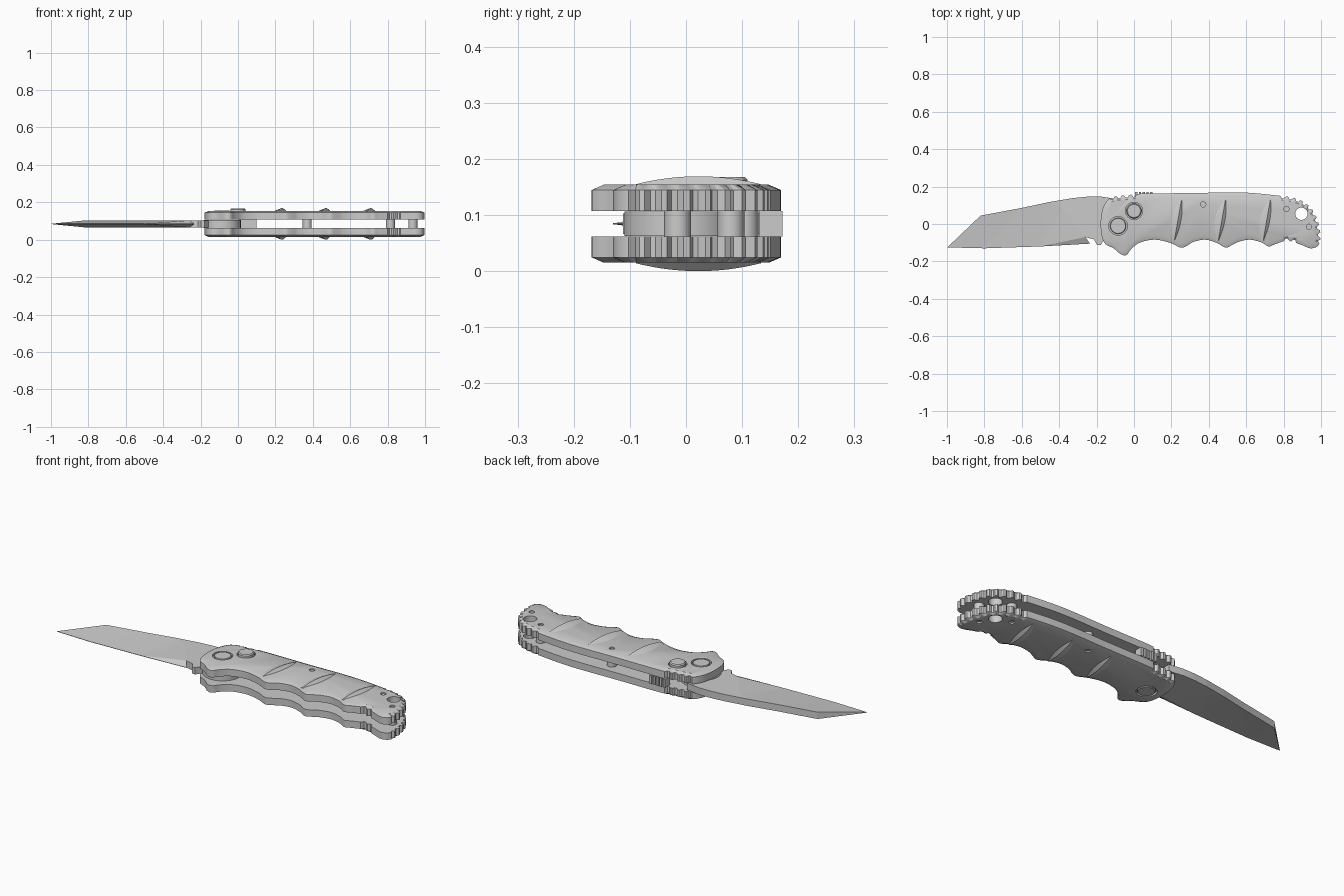
import bpy, bmesh, math
from mathutils import Vector

cube = bpy.data.objects.get("Cube")
if cube:
    bpy.data.objects.remove(cube)

MID = 0.0845                      # mid plane between the two handle scales
INNER, WALL, FLAT, CREST = 0.0225, 0.060, 0.0695, 0.0845
PIVOT, BUTTON, LANYARD = (-0.085, -0.01), (0.0, 0.07), (0.895, 0.055)
PINS = [(0.37, 0.105), (0.815, 0.08), (0.935, -0.015)]

steel = bpy.data.materials.new("plain_grey")
steel.use_nodes = True
steel.diffuse_color = (0.6, 0.6, 0.6, 1)
steel.node_tree.nodes["Principled BSDF"].inputs["Base Color"].default_value = (0.6, 0.6, 0.6, 1)


def finish(name, bm, smooth=True):
    bmesh.ops.recalc_face_normals(bm, faces=bm.faces)
    mesh = bpy.data.meshes.new(name)
    bm.to_mesh(mesh)
    bm.free()
    mesh.materials.append(steel)
    obj = bpy.data.objects.new(name, mesh)
    bpy.context.collection.objects.link(obj)
    bpy.ops.object.select_all(action='DESELECT')
    obj.select_set(True)
    bpy.context.view_layer.objects.active = obj
    if smooth:
        bpy.ops.object.shade_smooth_by_angle(angle=math.radians(25))
    return obj


def loft(bm, rings):
    """Join rings of points into one closed solid."""
    loops = [[bm.verts.new(p) for p in ring] for ring in rings]
    n = len(loops[0])
    for a, b in zip(loops, loops[1:]):
        for i in range(n):
            j = (i + 1) % n
            bm.faces.new((a[i], a[j], b[j], b[i]))
    bm.faces.new(loops[0][::-1])
    bm.faces.new(loops[-1])


def ring(points, z):
    return [(x, y, z) for x, y in points]


def disc(bm, centre, r, z0, z1, sides=32, chamfer=0.0):
    def circle(rad):
        return [(centre[0] + rad * math.cos(math.tau * i / sides),
                 centre[1] + rad * math.sin(math.tau * i / sides)) for i in range(sides)]
    rings = [ring(circle(r), z0)]
    if chamfer:
        rings.append(ring(circle(r), z1 - math.copysign(chamfer, z1 - z0)))
    rings.append(ring(circle(r - chamfer), z1))
    loft(bm, rings)


def smooth_loop(pts, step):
    """Closed spline through the points, resampled at an even spacing."""
    pts = [Vector(p) for p in pts]
    dense, n = [], len(pts)
    for i in range(n):
        a, b, c, d = (pts[(i + k) % n] for k in (-1, 0, 1, 2))
        for s in range(24):
            t = s / 24
            dense.append(0.5 * (2 * b + (c - a) * t + (2 * a - 5 * b + 4 * c - d) * t ** 2
                                + (3 * b - a - 3 * c + d) * t ** 3))
    out, travelled = [dense[0]], 0.0
    for p, q in zip(dense, dense[1:]):
        travelled += (q - p).length
        if travelled >= step:
            out.append(q)
            travelled -= step
    return out


# Handle outline, anticlockwise: grip scallops, butt, spine, bolster
OUTLINE = [(-0.175, -0.05), (-0.155, -0.105), (-0.11, -0.13), (-0.07, -0.162), (-0.04, -0.166),
           (-0.015, -0.135), (0.03, -0.1), (0.11, -0.084), (0.19, -0.1), (0.25, -0.126),
           (0.285, -0.115), (0.32, -0.095), (0.38, -0.084), (0.44, -0.1), (0.49, -0.126),
           (0.525, -0.112), (0.56, -0.095), (0.62, -0.084), (0.68, -0.098), (0.72, -0.12),
           (0.755, -0.108), (0.82, -0.09), (0.89, -0.11), (0.945, -0.13), (0.985, -0.115),
           (0.997, -0.07), (0.99, -0.01), (0.965, 0.06), (0.92, 0.11), (0.86, 0.138),
           (0.77, 0.152), (0.57, 0.169), (0.3, 0.165), (0.06, 0.163), (-0.03, 0.155),
           (-0.12, 0.143), (-0.16, 0.1), (-0.177, 0.03)]


def handle_rings():
    base = smooth_loop(OUTLINE, 0.01)
    wall, top = [], []
    n = len(base)
    for i, p in enumerate(base):
        tangent = (base[(i + 2) % n] - base[i - 2]).normalized()
        inward = Vector((-tangent.y, tangent.x))
        jimped = (p.x > 0.79 and p.y > -0.1) or (-0.13 < p.x < 0.02 and p.y > 0.1)
        depth = 0.013 if jimped and i % 4 < 2 else 0.0
        wall.append(p + inward * depth)
        top.append(p + inward * 0.022)
    return wall, top


def make_scale(name, side):
    wall, top = handle_rings()
    bm = bmesh.new()
    loft(bm, [ring(wall, MID + side * INNER), ring(wall, MID + side * WALL),
              ring(top, MID + side * FLAT)])
    scale = finish(name, bm, smooth=False)
    # Lanyard hole and shallow seats for the hardware
    bm = bmesh.new()
    disc(bm, LANYARD, 0.033, MID, MID + side * 0.1)
    seats = [(PIVOT, 0.05)] + [(p, 0.014) for p in PINS]
    if side > 0:
        seats.append((BUTTON, 0.046))
    for centre, r in seats:
        disc(bm, centre, r, MID + side * (FLAT - 0.012), MID + side * 0.1)
    cutter = finish(name + "_cutter", bm, smooth=False)
    cutter.hide_render = True
    bpy.context.view_layer.objects.active = scale
    mod = scale.modifiers.new("holes", 'BOOLEAN')
    mod.object, mod.operation, mod.solver = cutter, 'DIFFERENCE', 'EXACT'
    bpy.ops.object.modifier_apply(modifier=mod.name)
    bpy.data.objects.remove(cutter)
    bpy.ops.object.select_all(action='DESELECT')
    scale.select_set(True)
    bpy.ops.object.shade_smooth_by_angle(angle=math.radians(25))

    # Three slanted grip ridges, gentle on the left and steep on the right
    bm = bmesh.new()
    for x in (0.225, 0.46, 0.7):
        rows = []
        for k in range(17):
            t = -0.97 + 1.94 * k / 16
            swell = 1 - t * t
            cx, cy = x + 0.02 * t, 0.022 + 0.115 * t
            low = MID + side * (FLAT - 0.003)
            rows.append([(cx - 0.035 * swell, cy, low),
                         (cx + 0.01, cy, MID + side * (FLAT + (CREST - FLAT) * swell)),
                         (cx + 0.012 + 0.018 * swell, cy, low)])
        loft(bm, rows)
    finish(name + "_ridges", bm)

    # Pivot head and small pin heads, set just below the surface
    bm = bmesh.new()
    disc(bm, PIVOT, 0.043, MID + side * INNER, MID + side * (FLAT + 0.001), chamfer=0.003)
    for p in PINS:
        disc(bm, p, 0.01, MID + side * INNER, MID + side * (FLAT - 0.004), sides=6)
    finish(name + "_hardware", bm)


make_scale("upper_scale", 1)
make_scale("lower_scale", -1)

# Release button on the upper side
bm = bmesh.new()
disc(bm, BUTTON, 0.04, MID + INNER, MID + 0.083, chamfer=0.005)
finish("release_button", bm)

# Standoffs between the scales
bm = bmesh.new()
for p in PINS:
    disc(bm, p, 0.024, MID - INNER - 0.002, MID + INNER + 0.002)
finish("standoffs", bm)

# Ridged spine spacer
comb = [(0.1, 0.13), (0.1, 0.172)]
for k in range(4):
    x = 0.086 - 0.02 * k
    comb += [(x, 0.172), (x, 0.16), (x - 0.008, 0.16), (x - 0.008, 0.172)]
comb += [(0.005, 0.172), (0.005, 0.13)]
bm = bmesh.new()
loft(bm, [ring(comb, MID - INNER), ring(comb, MID + INNER)])
finish("spine_spacer", bm, smooth=False)

# Blade tang around the pivot, with the kick at the heel
bm = bmesh.new()
disc(bm, PIVOT, 0.1, MID - INNER + 0.001, MID + INNER - 0.001)
heel = [(-0.26, -0.07), (-0.215, -0.082), (-0.197, -0.112), (-0.178, -0.112), (-0.15, -0.07),
        (-0.1, 0.0), (-0.1, 0.135), (-0.18, 0.147), (-0.25, 0.146), (-0.33, 0.138), (-0.38, 0.085)]
loft(bm, [ring(heel, MID - 0.0185), ring(heel, MID + 0.0185)])
finish("blade_tang", bm)

# Blade: wedge ground from a thick spine to a thin edge, with an angled tip
SPINE = [(-0.82, 0.045), (-0.6, 0.086), (-0.45, 0.118), (-0.33, 0.138)]
PLUNGE = [(-0.38, 0.085), (-0.26, -0.07)]
EDGE = [(-0.235, -0.105), (-0.5, -0.12), (-0.8, -0.13), (-0.998, -0.125)]
contour = SPINE + PLUNGE + EDGE
halves = [0.0185] * (len(SPINE) + len(PLUNGE)) + [0.001] * len(EDGE)
bm = bmesh.new()
loft(bm, [[(x, y, MID + s * h) for (x, y), h in zip(contour, halves)] for s in (-1, 1)])
bmesh.ops.triangulate(bm, faces=[f for f in bm.faces if len(f.verts) > 4])
finish("blade", bm, smooth=False)
